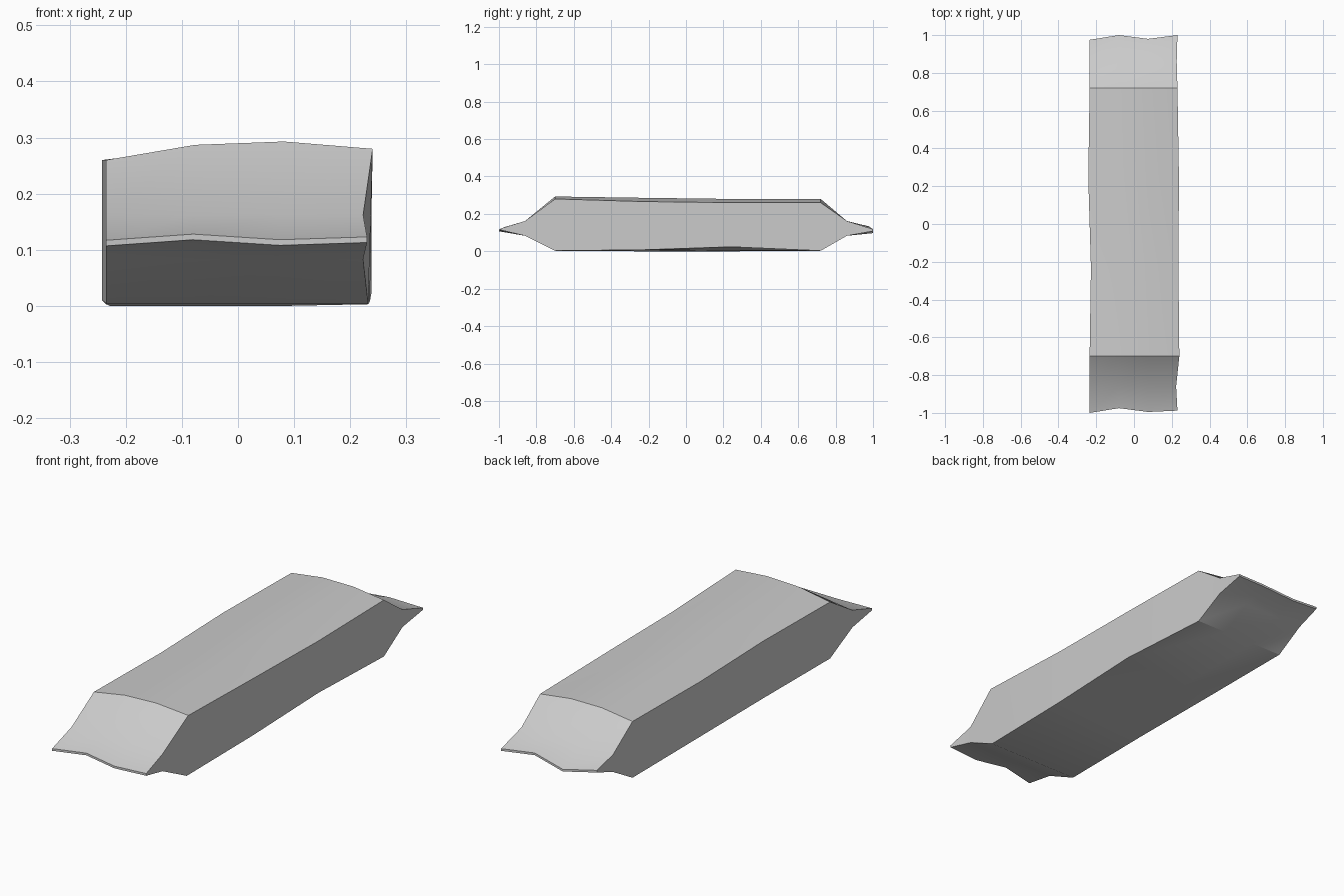
import bpy
import bmesh

default_cube = bpy.data.objects.get("Cube")
if default_cube:
    bpy.data.objects.remove(default_cube, do_unlink=True)


def make_material(name, colour):
    material = bpy.data.materials.new(name)
    material.use_nodes = True
    material.diffuse_color = colour
    shader = material.node_tree.nodes["Principled BSDF"]
    shader.inputs["Base Color"].default_value = colour
    return material


def lerp(start, end, factor):
    return start + (end - start) * factor


def station(y, left, right, top, bottom, wave=(0, 0, 0, 0), flare=0):
    """One cross-section of the bar: a row of top points and a row of bottom points."""
    columns = [i / (len(top) - 1) for i in range(len(top))]
    upper = [(lerp(left, right, f), y + w, z) for f, w, z in zip(columns, wave, top)]
    lower = [(lerp(left, right - flare, f), y + w, z) for f, w, z in zip(columns, wave, bottom)]
    return upper + lower[::-1]


def crimped_tip(y, left, right, top, wave):
    """Thin sealed end of the wrapper."""
    thickness = 0.01
    return station(y, left, right, top, [z - thickness for z in top], wave)


def neck(y, left, right):
    """Pinched section between the crimped end and the full body."""
    return station(y, left, right, [0.162] * 4, [0.083] * 4)


# Cross-sections from the front tip to the back tip
flat = [0.003] * 4
sections = [
    crimped_tip(-1, -0.235, 0.23, (0.117, 0.128, 0.118, 0.123), (0, 0.025, 0.005, 0.012)),
    neck(-0.86, -0.235, 0.223),
    station(-0.7, -0.235, 0.24, (0.26, 0.287, 0.293, 0.28), flat, flare=0.008),
    station(-0.23, -0.228, 0.235, (0.26, 0.283, 0.286, 0.266), (0, 0, 0, 0.008)),
    station(0.24, -0.242, 0.238, (0.26, 0.28, 0.28, 0.26), (0.01, 0, 0.005, 0.024)),
    station(0.72, -0.235, 0.23, (0.259, 0.28, 0.28, 0.26), flat),
    neck(0.86, -0.235, 0.226),
    crimped_tip(1, -0.235, 0.23, (0.134, 0.107, 0.132, 0.118), (-0.025, 0, -0.02, 0)),
]

# Loft the wrapper skin
bm = bmesh.new()
rings = [[bm.verts.new(point) for point in section] for section in sections]
for near, far in zip(rings, rings[1:]):
    for i in range(len(near)):
        j = (i + 1) % len(near)
        bm.faces.new((near[i], near[j], far[j], far[i]))

# Close both ends with a strip of quads
for ring in (rings[0], rings[-1]):
    for i in range(3):
        bm.faces.new((ring[i], ring[i + 1], ring[-i - 2], ring[-i - 1]))
bmesh.ops.recalc_face_normals(bm, faces=bm.faces)

mesh = bpy.data.meshes.new("wrapped_bar")
bm.to_mesh(mesh)
bm.free()
mesh.materials.append(make_material("light_grey_wrapper", (0.6, 0.6, 0.6, 1)))

wrapped_bar = bpy.data.objects.new("wrapped_bar", mesh)
bpy.context.collection.objects.link(wrapped_bar)

# Smooth panels with crisp creases between them
bpy.ops.object.select_all(action="DESELECT")
wrapped_bar.select_set(True)
bpy.context.view_layer.objects.active = wrapped_bar
bpy.ops.object.shade_smooth_by_angle(angle=0.52)
